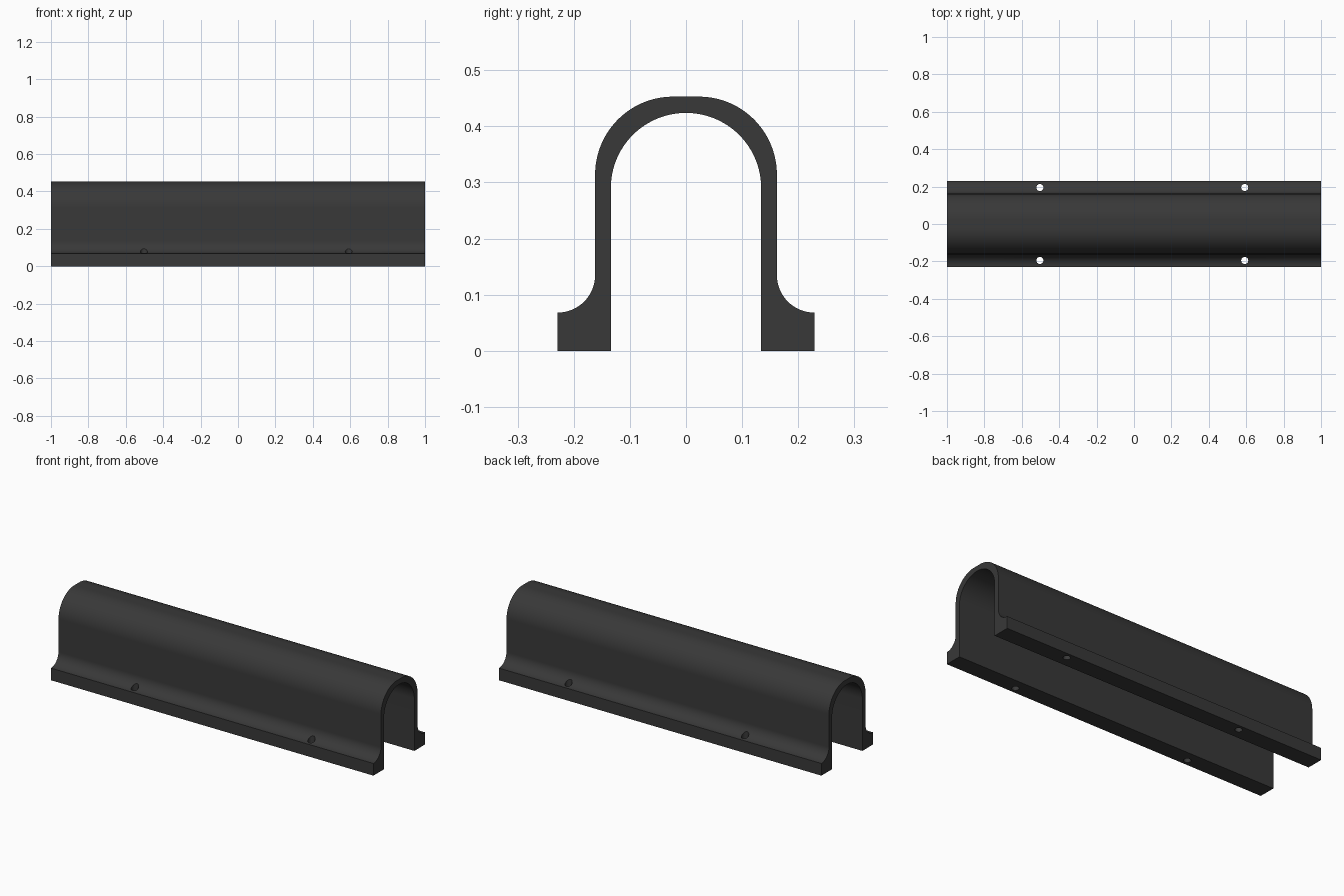
import bpy, bmesh, math

if "Cube" in bpy.data.objects:
    bpy.data.objects.remove(bpy.data.objects["Cube"])

HALF_LEN = 1.0
FLANGE, WALL, INNER = 0.229, 0.162, 0.134   # half widths
FILLET_Z, TOP = 0.135, 0.453
ARCH_R, FILLET_R = 0.139, 0.067
INNER_Z = 0.29                              # spring line of the inner arch


def arc(cy, cz, r, a0, a1, n):
    return [(cy + r * math.cos(math.radians(a0 + (a1 - a0) * i / n)),
             cz + r * math.sin(math.radians(a0 + (a1 - a0) * i / n)))
            for i in range(n + 1)]


def activate(obj):
    bpy.ops.object.select_all(action='DESELECT')
    obj.select_set(True)
    bpy.context.view_layer.objects.active = obj


# Half of the outer outline: foot, concave fillet, wall, rounded shoulder
outer = [(FLANGE, 0.0)]
outer += arc(FLANGE, FILLET_Z, FILLET_R, 270, 180, 16)
outer += arc(WALL - ARCH_R, TOP - ARCH_R, ARCH_R, 0, 90, 24)
mirrored = [(-y, z) for y, z in reversed(outer)]

# Inner outline: straight walls and a half-round arch
inner = [(-INNER, 0.0)] + arc(0, INNER_Z, INNER, 180, 0, 48) + [(INNER, 0.0)]
profile = outer + mirrored + inner

# Extrude the profile along x
bm = bmesh.new()
face = bm.faces.new([bm.verts.new((-HALF_LEN, y, z)) for y, z in profile])
ext = bmesh.ops.extrude_face_region(bm, geom=[face])
bmesh.ops.translate(bm, vec=(2 * HALF_LEN, 0, 0),
                    verts=[g for g in ext["geom"] if isinstance(g, bmesh.types.BMVert)])
bmesh.ops.recalc_face_normals(bm, faces=bm.faces)
mesh = bpy.data.meshes.new("arched_cover")
bm.to_mesh(mesh)
bm.free()
cover = bpy.data.objects.new("arched_cover", mesh)
bpy.context.collection.objects.link(cover)

# Screw holes through both feet
for x in (-0.503, 0.592):
    for y in (-0.195, 0.195):
        bpy.ops.mesh.primitive_cylinder_add(vertices=24, radius=0.019, depth=0.4,
                                            location=(x, y, 0.05))
        cutter = bpy.context.object
        cutter.name = "screw_hole_cutter"
        cutter.hide_render = True
        activate(cover)
        mod = cover.modifiers.new("screw_hole", 'BOOLEAN')
        mod.operation = 'DIFFERENCE'
        mod.solver = 'EXACT'
        mod.object = cutter
        bpy.ops.object.modifier_apply(modifier=mod.name)
        bpy.data.objects.remove(cutter, do_unlink=True)

# Dark plastic finish
mat = bpy.data.materials.new("charcoal")
mat.diffuse_color = (0.04, 0.04, 0.04, 1)
mat.use_nodes = True
mat.node_tree.nodes["Principled BSDF"].inputs["Base Color"].default_value = mat.diffuse_color
cover.data.materials.clear()
cover.data.materials.append(mat)
activate(cover)
bpy.ops.object.shade_smooth_by_angle(angle=math.radians(30))
